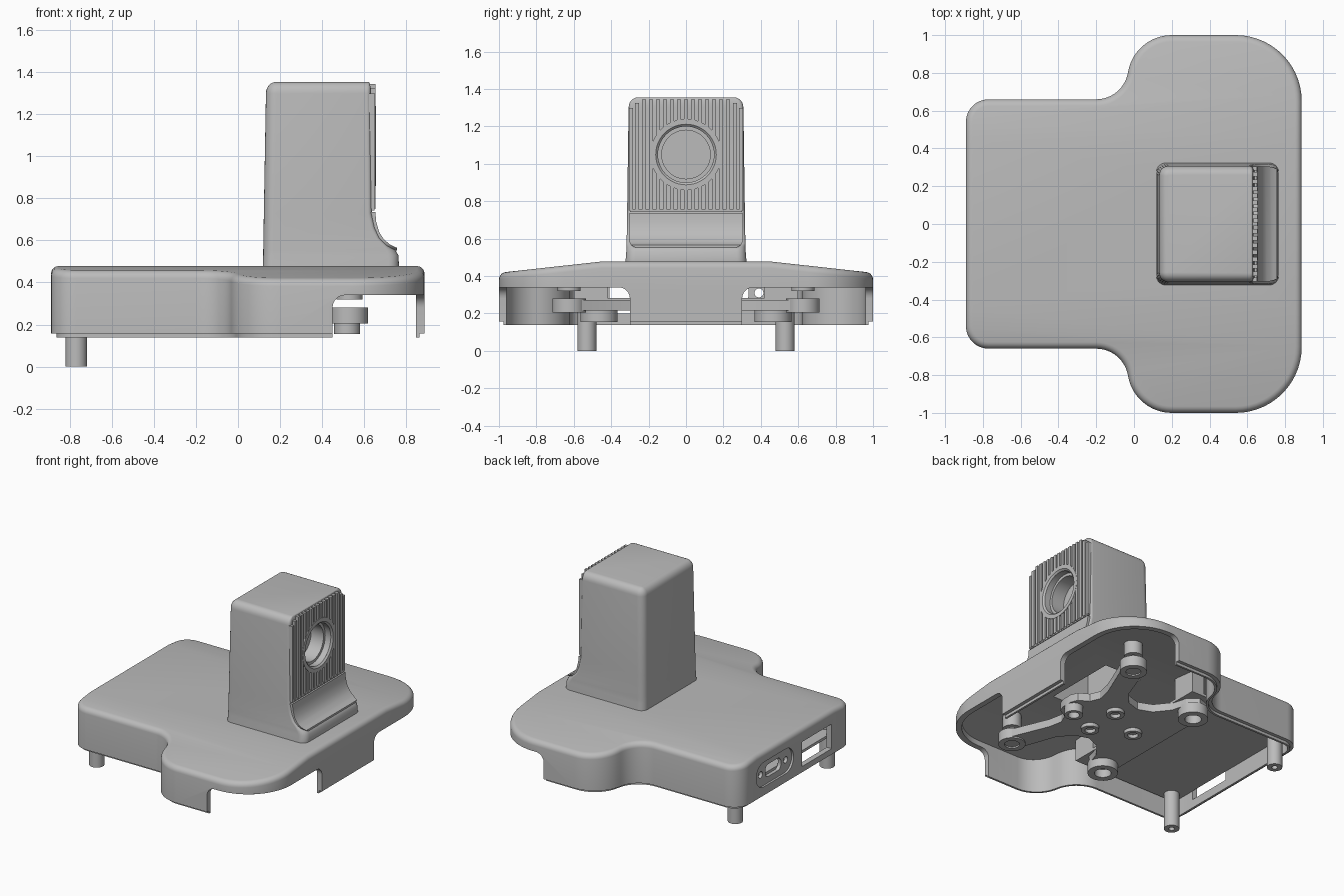
import bpy, bmesh, math
from mathutils import Vector, Matrix

if "Cube" in bpy.data.objects:
    bpy.data.objects.remove(bpy.data.objects["Cube"])

GREY = bpy.data.materials.new("plain grey")
GREY.use_nodes = True
GREY.diffuse_color = (0.5, 0.5, 0.5, 1)
GREY.node_tree.nodes["Principled BSDF"].inputs["Base Color"].default_value = (0.5, 0.5, 0.5, 1)


def make(name, bm):
    bmesh.ops.recalc_face_normals(bm, faces=bm.faces)
    mesh = bpy.data.meshes.new(name)
    bm.to_mesh(mesh)
    bm.free()
    mesh.materials.append(GREY)
    ob = bpy.data.objects.new(name, mesh)
    bpy.context.collection.objects.link(ob)
    return ob


def skin(rings):
    """Join equal-length rings of points and cap both ends."""
    bm = bmesh.new()
    rows = [[bm.verts.new(p) for p in ring] for ring in rings]
    for a, b in zip(rows, rows[1:]):
        for i in range(len(a)):
            j = (i + 1) % len(a)
            bm.faces.new((a[i], a[j], b[j], b[i]))
    bm.faces.new(rows[0])
    bm.faces.new(rows[-1])
    return bm


def prism(name, pts, axis, lo, hi):
    """Extrude a flat profile along x, y or z."""
    place = {"x": lambda a, b, h: (h, a, b), "y": lambda a, b, h: (a, h, b),
             "z": lambda a, b, h: (a, b, h)}[axis]
    return make(name, skin([[place(a, b, h) for a, b in pts] for h in (lo, hi)]))


def box(name, x0, x1, y0, y1, z0, z1):
    return prism(name, [(x0, y0), (x1, y0), (x1, y1), (x0, y1)], "z", z0, z1)


def arc(cx, cy, r, a0, a1, n=10):
    return [(cx + r * math.cos(math.radians(a0 + (a1 - a0) * i / n)),
             cy + r * math.sin(math.radians(a0 + (a1 - a0) * i / n))) for i in range(n + 1)]


def circle(cx, cy, r, n=32):
    return arc(cx, cy, r, 0, 360, n)[:-1]


def round_rect(x0, x1, y0, y1, r, n=6, front=None):
    """Rounded rectangle; the +x corners may have their own radius."""
    f = front or r
    return (arc(x1 - f, y1 - f, f, 0, 90, n) + arc(x0 + r, y1 - r, r, 90, 180, n)
            + arc(x0 + r, y0 + r, r, 180, 270, n) + arc(x1 - f, y0 + f, f, 270, 360, n))


def tube(name, x, y, r, hole, z0, z1):
    rings = [(hole, z1), (r, z1), (r, z0), (hole, z0), (hole, z1 - 0.01)]
    return make(name, skin([[(a, b, z) for a, b in circle(x, y, q)] for q, z in rings]))


def cut(ob, cutter, operation="DIFFERENCE"):
    cutter.hide_render = True
    mod = ob.modifiers.new("cut", "BOOLEAN")
    mod.operation, mod.solver, mod.object = operation, "EXACT", cutter
    bpy.context.view_layer.objects.active = ob
    bpy.ops.object.modifier_apply(modifier=mod.name)
    bpy.data.objects.remove(cutter)


# Base shell outline: narrow rear, wide rounded lobes, tangent arcs
half = (arc(0.538, 0.65, 0.35, 0, 90, 14) + arc(0.2, 0.765, 0.235, 90, 170.8, 12)
        + arc(-0.2, 0.83, 0.17, -9.2, -90, 12)[1:] + arc(-0.77, 0.54, 0.12, 90, 180, 8))
outline = half + [(x, -y) for x, y in reversed(half)]


def inset(d, z):
    ring, n = [], len(outline)
    for i, (x, y) in enumerate(outline):
        a, b = Vector(outline[i - 1]), Vector(outline[(i + 1) % n])
        t = (b - a).normalized()
        ring.append((x - t.y * d, y + t.x * d, z))
    return ring


TOP, FIL = 0.478, 0.035
levels = [(0.04, 0.436), (0.04, 0.138), (0.025, 0.138), (0.025, 0.158), (0, 0.158)]
for k in range(6):
    a = math.radians(18 * k)
    levels.append((FIL * (1 - math.cos(a)), TOP - FIL * (1 - math.sin(a))))
bm = skin([inset(d, z) for d, z in levels])
for y in (-0.45, 0.45):
    bmesh.ops.bisect_plane(bm, geom=bm.verts[:] + bm.edges[:] + bm.faces[:],
                           plane_co=(0, y, 0), plane_no=(0, 1, 0))
for v in bm.verts:  # top slopes down towards the lobes
    if v.co.z > 0.42:
        v.co.z -= 0.11 * max(0, abs(v.co.y) - 0.45)
shell = make("base_shell", bm)

# Corner openings under the lobes
for s in (-1, 1):
    bm = bmesh.new()
    bmesh.ops.create_cube(bm, size=1, matrix=Matrix.Translation((0.75, s * 0.7, 0.14))
                          @ Matrix.Diagonal((0.6, 0.8, 0.4, 1)))
    edges = [e for e in bm.edges if all(v.co.z > 0.3 for v in e.verts)
             and (all(v.co.x < 0.5 for v in e.verts) or all(abs(v.co.y) < 0.4 for v in e.verts))]
    bmesh.ops.bevel(bm, geom=edges, offset=0.06, segments=6, profile=0.5, affect="EDGES")
    cut(shell, make("corner_cutter", bm))

# Rear wall: rectangular port, recessed slot with connector and screw holes
cut(shell, box("port_cutter", -1, -0.8, -0.41, -0.07, 0.2, 0.38))
cut(shell, prism("recess_cutter", round_rect(0.03, 0.46, 0.22, 0.4, 0.088), "x", -1, -0.875))
cut(shell, prism("socket_cutter", round_rect(0.155, 0.335, 0.265, 0.355, 0.035), "x", -1, -0.8))
for y in (0.1, 0.39):
    cut(shell, prism("screw_cutter", circle(y, 0.31, 0.024, 16), "x", -1, -0.8))
# Opening from the base into the hollow tower
cut(shell, box("tower_opening_cutter", 0.17, 0.47, -0.27, 0.27, 0.3, 0.6))

# Tower: stacked rounded rectangles with a flared foot
sections = [(0.45, 0.118, 0.766, 0.325), (0.485, 0.118, 0.766, 0.323), (0.53, 0.12, 0.764, 0.319),
            (0.555, 0.12, 0.748, 0.318), (0.575, 0.121, 0.71, 0.318), (0.61, 0.121, 0.675, 0.317),
            (0.66, 0.122, 0.652, 0.316), (0.73, 0.123, 0.637, 0.315), (1.3, 0.133, 0.632, 0.307)]
rings = [[(x, y, z) for x, y in
          round_rect(x0, x1, -h, h, 0.05, front=0.05 if z < 0.56 else 0.02)]
         for z, x0, x1, h in sections]
for k in range(1, 7):
    a = math.radians(15 * k)
    d = 0.048 * (1 - math.cos(a))
    rings.append([(x, y, 1.3 + 0.055 * math.sin(a)) for x, y in
                  round_rect(0.133 + d, 0.632 - d * 0.2, -0.307 + d, 0.307 - d, 0.052 - d,
                             front=0.02 - d * 0.25)])
tower = make("tower", skin(rings))
cut(tower, prism("bore_cutter", circle(0, 1.05, 0.15, 48), "x", 0.6, 0.8))
cut(tower, prism("lens_bore_cutter", circle(0, 1.05, 0.13, 48), "x", 0.5, 0.8))
cut(tower, box("hollow_cutter", 0.17, 0.47, -0.27, 0.27, 0.4, 1.31))

# Curved apron on the flared foot, with rounded lower corners
profile = [(0.625, 0.735), (0.654, 0.735), (0.658, 0.69), (0.672, 0.64), (0.695, 0.605),
           (0.725, 0.58), (0.757, 0.565), (0.757, 0.55), (0.7, 0.55), (0.63, 0.62)]
apron = prism("apron", profile, "y", -0.306, 0.306)
cut(apron, prism("apron_trim", round_rect(-0.305, 0.305, 0.552, 0.95, 0.045), "x", 0.5, 0.9),
    "INTERSECT")

# Grille: ring with vertical slats running into it
ring = make("grille_ring", skin([[(x, y, z) for y, z in circle(0, 1.05, r, 48)] for r, x in
            ((0.15, 0.62), (0.19, 0.62), (0.19, 0.656), (0.162, 0.656), (0.15, 0.645))]))
cut(ring, prism("ring_cutter", circle(0, 1.05, 0.1499, 48), "x", 0.5, 0.8))
for i in range(-7, 8):
    y, w = i * 0.0375, 0.0115
    top = 1.345 if abs(i) < 7 else 1.325
    spans = [(0.75, top)]
    if abs(y) < 0.175:
        d = math.sqrt(0.18 ** 2 - y * y)
        spans = [(0.75, 1.05 - d), (1.05 + d, top)]
    for z0, z1 in spans:
        box("grille_slat", 0.62, 0.654, y - w, y + w, z0, z1)
for s in (-1, 1):
    box("grille_side", 0.61, 0.652, s * 0.283, s * 0.304, 0.75, 1.3)
box("grille_sill", 0.62, 0.65, -0.3, 0.3, 0.742, 0.757)

# Star-shaped mounting bracket
arm = [(0.58, 0.04), (0.56, 0.09), (0.49, 0.13), (0.46, 0.2), (0.48, 0.3), (0.58, 0.54),
       (0.615, 0.62), (0.59, 0.68), (0.53, 0.705), (0.47, 0.68), (0.44, 0.6), (0.36, 0.38),
       (0.28, 0.28), (0.18, 0.25), (0.08, 0.29), (0.0, 0.39), (-0.03, 0.5), (-0.1, 0.56),
       (-0.19, 0.53), (-0.22, 0.46), (-0.22, 0.38), (-0.22, 0.26), (-0.22, 0.12)]
prism("bracket", arm + [(x, -y) for x, y in reversed(arm)], "z", 0.215, 0.272)
box("circuit_board", -0.85, 0.0, -0.6, 0.6, 0.265, 0.284)
for s in (-1, 1):
    tube("outer_boss", 0.53, s * 0.625, 0.09, 0.05, 0.205, 0.28)
    tube("outer_post", 0.53, s * 0.625, 0.062, 0.025, 0.32, 0.43)
    tube("inner_boss", -0.12, s * 0.465, 0.1, 0.055, 0.155, 0.23)
    box("board_support", -0.1, 0.0, min(s * 0.42, s * 0.6), max(s * 0.42, s * 0.6), 0.28, 0.45)
    tube("hub_boss", 0.27, s * 0.13, 0.06, 0.035, 0.19, 0.23)
    tube("foot", -0.77, s * 0.53, 0.051, 0.02, 0, 0.45)
tube("front_boss", 0.52, 0, 0.062, 0.038, 0.155, 0.23)
tube("rear_boss", 0.01, 0, 0.06, 0.035, 0.19, 0.23)

# Smooth the rounded surfaces, keep edges sharp
for ob in bpy.context.collection.objects:
    if ob.type == "MESH" and GREY.name in ob.data.materials:
        ob.select_set(True)
        bpy.context.view_layer.objects.active = ob
bpy.ops.object.shade_smooth_by_angle(angle=math.radians(32))
